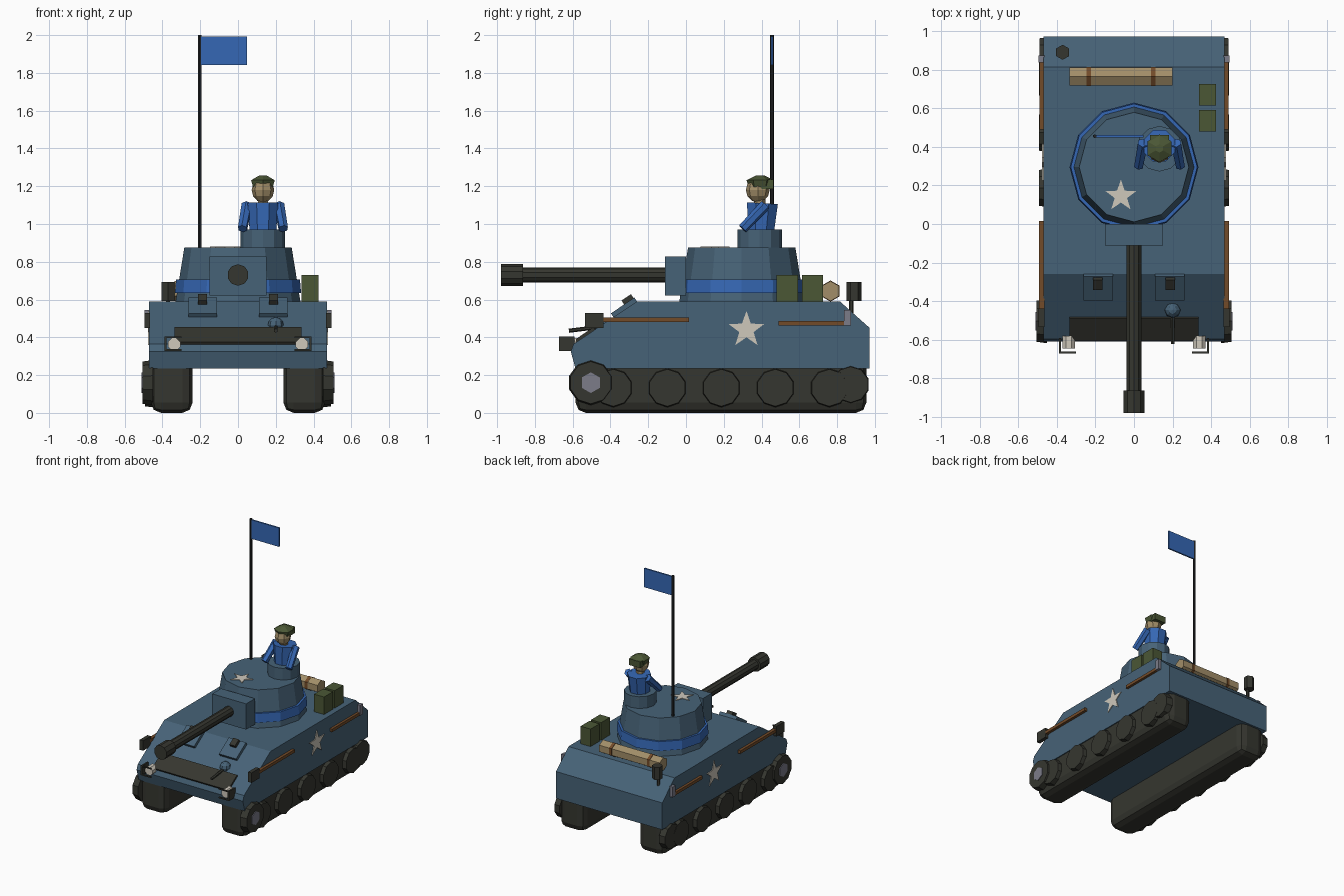
import bpy, bmesh, math
from mathutils import Vector, Matrix

if "Cube" in bpy.data.objects:
    bpy.data.objects.remove(bpy.data.objects["Cube"])


def mat(name, r, g, b):
    m = bpy.data.materials.new(name)
    m.diffuse_color = (r, g, b, 1)
    m.use_nodes = True
    m.node_tree.nodes["Principled BSDF"].inputs["Base Color"].default_value = m.diffuse_color
    return m


HULL = mat("slate_blue", .062, .123, .185)
BLUE = mat("bright_blue", .036, .137, .46)
DARK = mat("dark_track", .036, .037, .029)
BLACK = mat("pole_black", .016, .018, .019)
GREEN = mat("olive_green", .07, .095, .036)
TAN = mat("tan", .36, .27, .14)
BROWN = mat("wood_brown", .17, .07, .022)
STEEL = mat("steel_grey", .2, .2, .25)
WHITE = mat("off_white", .62, .58, .5)


def finish(bm, name, m):
    bmesh.ops.recalc_face_normals(bm, faces=bm.faces)
    me = bpy.data.meshes.new(name)
    bm.to_mesh(me)
    bm.free()
    me.materials.append(m)
    ob = bpy.data.objects.new(name, me)
    bpy.context.collection.objects.link(ob)
    return ob


def box(name, m, lo, hi, tilt=0, bevel=0, seg=1):
    """Box from two corners, tilted about its own x axis."""
    lo, hi = Vector(lo), Vector(hi)
    bm = bmesh.new()
    bmesh.ops.create_cube(bm, size=1, matrix=Matrix.Translation((lo + hi) / 2)
                          @ Matrix.Rotation(tilt, 4, 'X') @ Matrix.Diagonal((*[abs(c) for c in hi - lo], 1)))
    if bevel:
        bmesh.ops.bevel(bm, geom=bm.edges[:], offset=bevel, segments=seg, profile=.5, affect='EDGES')
    return finish(bm, name, m)


def rod(name, m, p, q, r1, r2=None, n=10, spin=0):
    """Cylinder or cone from p to q."""
    p, q = Vector(p), Vector(q)
    d = q - p
    bm = bmesh.new()
    rot = d.to_track_quat('Z', 'Y').to_matrix().to_4x4()
    bmesh.ops.create_cone(bm, cap_ends=True, segments=n, radius1=r1, radius2=r1 if r2 is None else r2,
                          depth=d.length,
                          matrix=Matrix.Translation((p + q) / 2) @ rot @ Matrix.Rotation(spin, 4, 'Z'))
    return finish(bm, name, m)


def ball(name, m, c, r, u=8, v=6, stretch=(1, 1, 1)):
    bm = bmesh.new()
    bmesh.ops.create_uvsphere(bm, u_segments=u, v_segments=v, radius=r,
                              matrix=Matrix.Translation(c) @ Matrix.Diagonal((*stretch, 1)))
    return finish(bm, name, m)


def prism(name, m, pts, move):
    """Polygon pushed along a vector."""
    bm = bmesh.new()
    f = bm.faces.new([bm.verts.new(p) for p in pts])
    ex = bmesh.ops.extrude_face_region(bm, geom=[f], use_keep_orig=True)
    bmesh.ops.translate(bm, vec=move, verts=[v for v in ex['geom'] if isinstance(v, bmesh.types.BMVert)])
    return finish(bm, name, m)


def star(r):
    return [((r if i % 2 == 0 else r * .4) * math.sin(i * math.pi / 5),
             (r if i % 2 == 0 else r * .4) * math.cos(i * math.pi / 5)) for i in range(10)]


# Hull: side profile pushed across the width
profile = [(-.585, .235), (-.61, .325), (-.595, .365), (-.26, .59), (.815, .59), (.972, .45), (.972, .235)]
prism("hull", HULL, [(-.47, y, z) for y, z in profile], (.94, 0, 0))

# Running gear, tools and lamps on both sides
for s, side in ((-1, "left"), (1, "right")):
    box(side + "_track", DARK, (s * .24, -.585, 0), (s * .462, .955, .3), bevel=.055, seg=2)
    for i in range(5):
        y = -.385 + i * .286
        rod(f"{side}_road_wheel_{i + 1}", DARK, (s * .44, y, .133), (s * .492, y, .133), .105, .098, 10)
    rod(side + "_sprocket", DARK, (s * .45, -.504, .16), (s * .505, -.504, .16), .12, .112, 10)
    rod(side + "_sprocket_hub", STEEL, (s * .48, -.504, .16), (s * .51, -.504, .16), .055, n=6, spin=math.pi / 2 * 0)
    rod(side + "_idler", DARK, (s * .44, .872, .15), (s * .49, .872, .15), .1, .095, 10)
    # Side star
    prism(side + "_star", WHITE, [(s * .468, .32 + a, .44 + b) for a, b in star(.1)], (s * .008, 0, 0))
    # Shovel and pick
    box(side + "_shovel_handle", BROWN, (s * .465, -.45, .482), (s * .492, .015, .506))
    box(side + "_shovel_blade", DARK, (s * .465, -.535, .45), (s * .495, -.437, .53))
    box(side + "_hammer_handle", BROWN, (s * .465, .49, .463), (s * .49, .87, .487))
    box(side + "_hammer_head", STEEL, (s * .465, .837, .462), (s * .494, .873, .545))
    # Headlight with its guard
    rod(side + "_headlight", WHITE, (s * .338, -.58, .363), (s * .338, -.645, .363), .035, n=8, spin=math.pi / 8)
    box(side + "_guard_outer", DARK, (s * .378, -.672, .328), (s * .39, -.59, .405))
    box(side + "_guard_front", DARK, (s * .3, -.672, .328), (s * .39, -.662, .338))
    box(side + "_guard_top", DARK, (s * .3, -.672, .397), (s * .39, -.662, .405))
    # Driver hatch with periscope
    box(side + "_driver_hatch", HULL, (s * .11, -.4, .535), (s * .262, -.25, .572), tilt=math.radians(34))
    box(side + "_periscope", DARK, (s * .163, -.335, .575), (s * .212, -.275, .615), tilt=math.radians(34))

# Spare track links on the sloped front
box("spare_track", DARK, (-.335, -.607, .382), (.335, -.468, .418), tilt=math.radians(34))

# Bow gun
ball("bow_gun_ball", HULL, (.2, -.445, .465), .042)
rod("bow_gun_barrel", DARK, (.2, -.46, .455), (.2, -.62, .435), .011, n=6)

# Turret, painted band, cupola
rod("turret", HULL, (0, .295, .58), (0, .295, .876), .332, .284, 12)
rod("turret_band", BLUE, (0, .295, .635), (0, .295, .707), .334, .328, 12)
rod("cupola", HULL, (.132, .39, .87), (.132, .39, .97), .118, n=12)
prism("turret_star", WHITE, [(-.068 + a, .145 + b, .874) for a, b in star(.085)], (0, 0, .007))

# Main gun
box("mantlet", HULL, (-.15, -.112, .622), (.15, .0, .828))
rod("gun_barrel", DARK, (0, -.1, .73), (0, -.9, .73), .04)
rod("muzzle", DARK, (0, -.862, .73), (0, -.98, .73), .057)

# Commander
X, Y = .132, .395
rod("commander_torso", BLUE, (X, Y, .95), (X, Y + .01, 1.11), .075, .088, 8, math.pi / 8)
for s, side in ((-1, "left"), (1, "right")):
    rod(side + "_arm", BLUE, (X + s * .085, Y + .025, 1.1), (X + s * .108, Y - .095, .975), .03, .026, 6)
rod("commander_neck", TAN, (X, .39, 1.09), (X, .39, 1.15), .03, n=6)
ball("commander_head", TAN, (X, .38, 1.18), .063, 8, 6, (.95, 1, 1.05))
rod("beret_band", GREEN, (X, .392, 1.195), (X, .392, 1.232), .06, .072, 6)
rod("beret_top", GREEN, (X, .392, 1.232), (X, .392, 1.257), .072, .022, 6)
box("beret_flap", GREEN, (X - .05, .375, 1.185), (X + .05, .462, 1.235))

# Flag and pole
rod("flag_pole", BLACK, (-.203, .455, .86), (-.203, .455, 2), .01, n=6)
box("flag", BLUE, (-.203, .449, 1.842), (.048, .461, 1.993))

# Bedroll with straps
rod("bedroll", TAN, (-.335, .765, .645), (.2, .765, .645), .053, n=6)
for i, x in enumerate((-.235, .1)):
    rod(f"bedroll_strap_{i + 1}", BROWN, (x - .012, .765, .645), (x + .012, .765, .645), .056, n=6)

# Fuel cans and rear aerial pot
for i, y in enumerate((.48, .613)):
    box(f"fuel_can_{i + 1}", GREEN, (.337, y, .58), (.425, y + .112, .73))
rod("aerial_pot", DARK, (-.37, .89, .592), (-.37, .89, .692), .039, n=6)
rod("aerial_pot_stem", DARK, (-.37, .875, .5), (-.37, .875, .6), .012, n=6)
